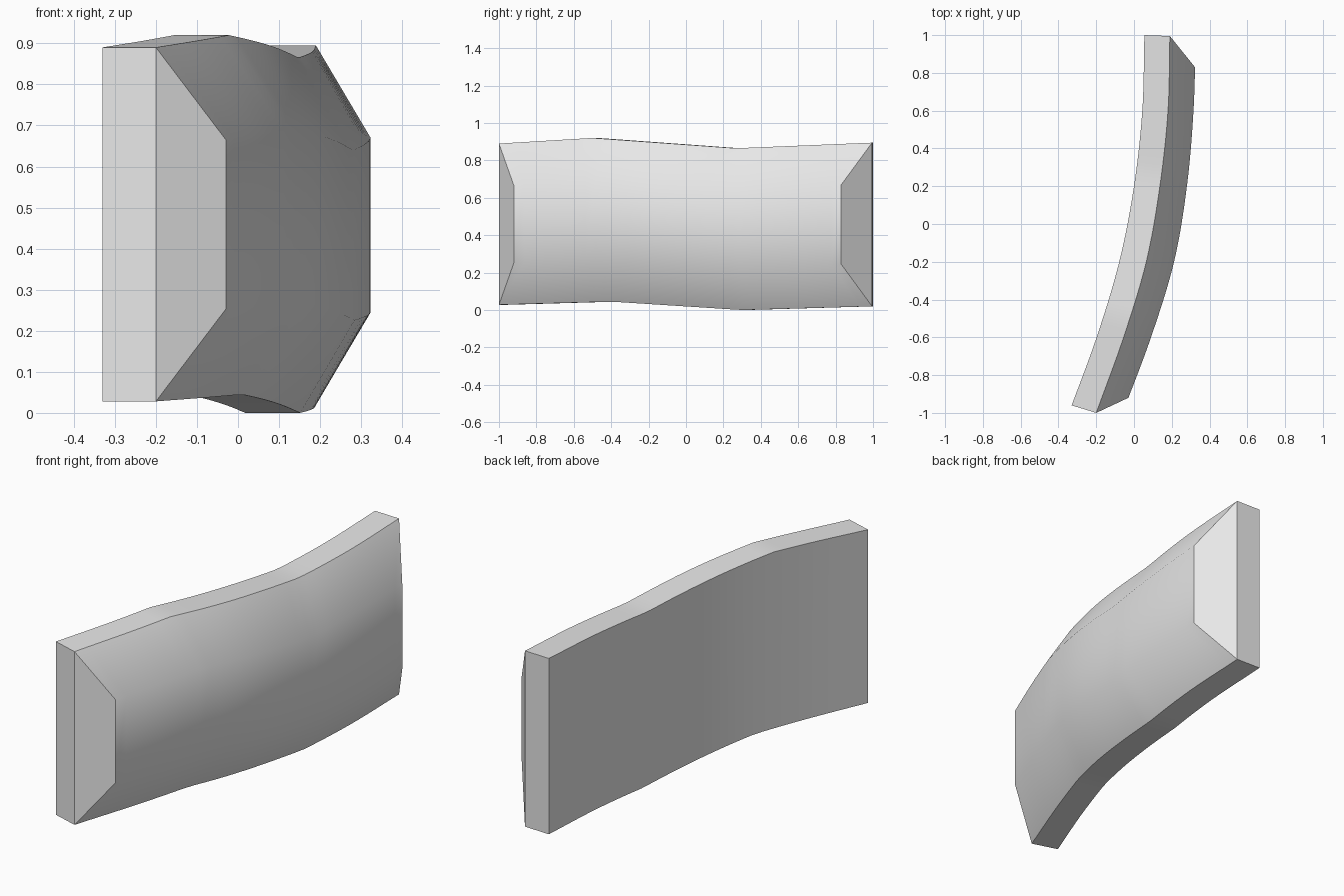
import bpy, bmesh, math

if "Cube" in bpy.data.objects:
    bpy.data.objects.remove(bpy.data.objects["Cube"])

SEGMENTS = 32

# Plan-view x of each rail, sampled at y = -1, -0.6, -0.2, 0.2, 0.6, 1
BACK = [-0.345, -0.198, -0.078, 0.0, 0.044, 0.055]
RIM = [-0.20, -0.055, 0.065, 0.137, 0.18, 0.19]
BULGE = [-0.06, 0.09, 0.212, 0.28, 0.315, 0.327]

# Wavy upper and lower edges as (y, z)
TOP = [(-1, 0.89), (-0.5, 0.92), (0.27, 0.865), (1, 0.895)]
BOTTOM = [(-1, 0.028), (-0.4, 0.045), (0.3, 0.0), (1, 0.02)]


def smooth_x(xs, y):
    """Catmull-Rom curve through evenly spaced samples."""
    p = [2 * xs[0] - xs[1]] + xs + [2 * xs[-1] - xs[-2]]
    s = (y + 1) / 0.4
    i = max(0, min(4, int(s)))
    u = s - i
    a, b, c, d = p[i:i + 4]
    return 0.5 * (2 * b + (c - a) * u + (2 * a - 5 * b + 4 * c - d) * u * u
                  + (3 * b - a - 3 * c + d) * u ** 3)


def linear(points, y):
    for (y0, z0), (y1, z1) in zip(points, points[1:]):
        if y <= y1:
            break
    return z0 + (z1 - z0) * (y - y0) / (y1 - y0)


def rail(xs, y0, y1, t):
    y = y0 + (y1 - y0) * t
    return smooth_x(xs, y), y


# Curved panel: six-sided section swept along the three rails
bm = bmesh.new()
rings = []
for i in range(SEGMENTS + 1):
    t = i / SEGMENTS
    back = rail(BACK, -0.96, 1.0, t)
    rim = rail(RIM, -1.0, 0.995, t)
    bulge = rail(BULGE, -0.92, 0.83, t)
    top, low = linear(TOP, rim[1]), linear(BOTTOM, rim[1])
    section = [(*back, low), (*rim, low), (*bulge, low + 0.225),
               (*bulge, top - 0.225), (*rim, top), (*back, top)]
    rings.append([bm.verts.new(co) for co in section])

for a, b in zip(rings, rings[1:]):
    for k in range(6):
        n = (k + 1) % 6
        bm.faces.new((a[k], a[n], b[n], b[k]))

# Each end has a flat strip and a slanted trapezoid
for r in (rings[0], rings[-1]):
    bm.faces.new((r[0], r[1], r[4], r[5]))
    bm.faces.new((r[1], r[2], r[3], r[4]))
bmesh.ops.recalc_face_normals(bm, faces=bm.faces)

mesh = bpy.data.meshes.new("curved_panel")
bm.to_mesh(mesh)
bm.free()
panel = bpy.data.objects.new("curved_panel", mesh)
bpy.context.collection.objects.link(panel)

grey = bpy.data.materials.new("light grey")
grey.diffuse_color = (0.8, 0.8, 0.8, 1)
grey.use_nodes = True
grey.node_tree.nodes["Principled BSDF"].inputs["Base Color"].default_value = grey.diffuse_color
mesh.materials.append(grey)

bpy.context.view_layer.objects.active = panel
panel.select_set(True)
bpy.ops.object.shade_smooth_by_angle(angle=math.radians(38.5))
